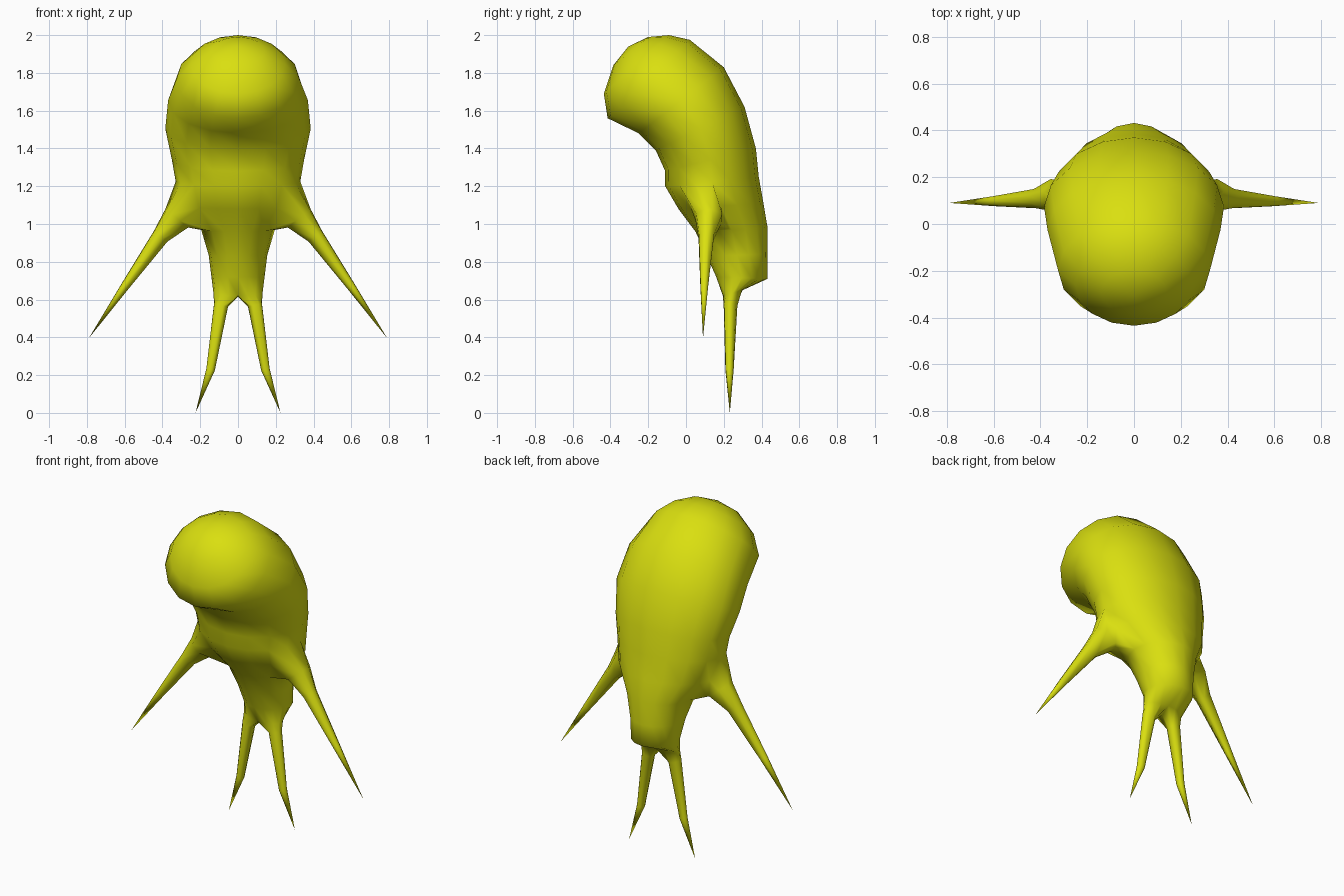
import bpy, bmesh, math
from mathutils import Vector

if "Cube" in bpy.data.objects:
    bpy.data.objects.remove(bpy.data.objects["Cube"])

SEG = 16
skin = bpy.data.materials.new("acid_yellow")
skin.diffuse_color = (0.70, 0.74, 0.005, 1)
skin.use_nodes = True
skin.node_tree.nodes["Principled BSDF"].inputs["Base Color"].default_value = skin.diffuse_color

# Body cross-sections, head to hips: front (y, z), back (y, z), half width
SECTIONS = [
    (-0.385, 1.84, -0.20, 1.99, 0.14),
    (-0.435, 1.69, -0.09, 2.00, 0.25),
    (-0.415, 1.56, 0.02, 1.975, 0.325),
    (-0.25, 1.48, 0.20, 1.83, 0.37),
    (-0.16, 1.39, 0.31, 1.62, 0.385),
    (-0.11, 1.28, 0.37, 1.40, 0.35),
    (-0.11, 1.20, 0.385, 1.25, 0.33),
    (-0.04, 1.08, 0.41, 1.11, 0.29),
    (0.05, 0.96, 0.432, 0.98, 0.195),
    (0.11, 0.83, 0.432, 0.84, 0.155),
    (0.16, 0.72, 0.432, 0.71, 0.14),
    (0.195, 0.62, 0.30, 0.65, 0.13),
]
SHOULDER = 6          # ring where the arm patch starts

bm = bmesh.new()


def section(ya, za, yb, zb, w):
    a, b = Vector((0, ya, za)), Vector((0, yb, zb))
    mid, half = (a + b) / 2, (a - b) / 2
    ring = []
    for j in range(SEG):
        t = 2 * math.pi * j / SEG
        ring.append(bm.verts.new(mid + half * math.cos(t) + Vector((w * math.sin(t), 0, 0))))
    return ring


def limb(loop, path):
    """Grow a tapering limb out of a loop of body vertices."""
    centre = sum((v.co for v in loop), Vector()) / len(loop)
    points = [Vector(p[:3]) for p in path]
    axis = (points[-1] - centre).normalized()
    spokes = []
    for v in loop:
        d = v.co - centre
        spokes.append((d - axis * d.dot(axis)).normalized())
    prev, n = loop, len(loop)
    for p, (_, _, _, r) in zip(points[:-1], path):
        ring = [bm.verts.new(p + s * r) for s in spokes]
        for i in range(n):
            k = (i + 1) % n
            bm.faces.new((prev[i], prev[k], ring[k], ring[i]))
        prev = ring
    tip = bm.verts.new(points[-1])
    for i in range(n):
        bm.faces.new((prev[i], prev[(i + 1) % n], tip))


# Body skin, leaving a two by two opening at each shoulder
rings = [section(*s) for s in SECTIONS]
for i in range(len(rings) - 1):
    for j in range(SEG):
        if i in (SHOULDER, SHOULDER + 1) and j in (2, 3, 12, 13):
            continue
        k = (j + 1) % SEG
        bm.faces.new((rings[i][j], rings[i][k], rings[i + 1][k], rings[i + 1][j]))

# Crown of the head
crown = bm.verts.new((0, -0.305, 1.94))
for j in range(SEG):
    bm.faces.new((rings[0][j], rings[0][(j + 1) % SEG], crown))

# Vertex shared by both legs
crotch = bm.verts.new((0, 0.245, 0.615))

for side in (1, -1):
    def vert(i, j):
        return rings[i][(side * j) % SEG]

    # Arm
    a, b, c = SHOULDER, SHOULDER + 1, SHOULDER + 2
    limb([vert(a, 2), vert(a, 3), vert(a, 4), vert(b, 4),
          vert(c, 4), vert(c, 3), vert(c, 2), vert(b, 2)],
         [(side * 0.325, 0.125, 1.03, 0.078),
          (side * 0.41, 0.11, 0.935, 0.046),
          (side * 0.60, 0.098, 0.668, 0.023),
          (side * 0.79, 0.09, 0.395, 0)])

    # Leg
    limb([vert(-1, j) for j in range(SEG // 2 + 1)] + [crotch],
         [(side * 0.090, 0.235, 0.57, 0.038),
          (side * 0.145, 0.230, 0.23, 0.023),
          (side * 0.225, 0.232, 0.0, 0)])

bmesh.ops.recalc_face_normals(bm, faces=bm.faces)
for f in bm.faces:
    f.smooth = True
mesh = bpy.data.meshes.new("creature_body")
bm.to_mesh(mesh)
bm.free()
mesh.materials.append(skin)
body = bpy.data.objects.new("creature_body", mesh)
bpy.context.collection.objects.link(body)
